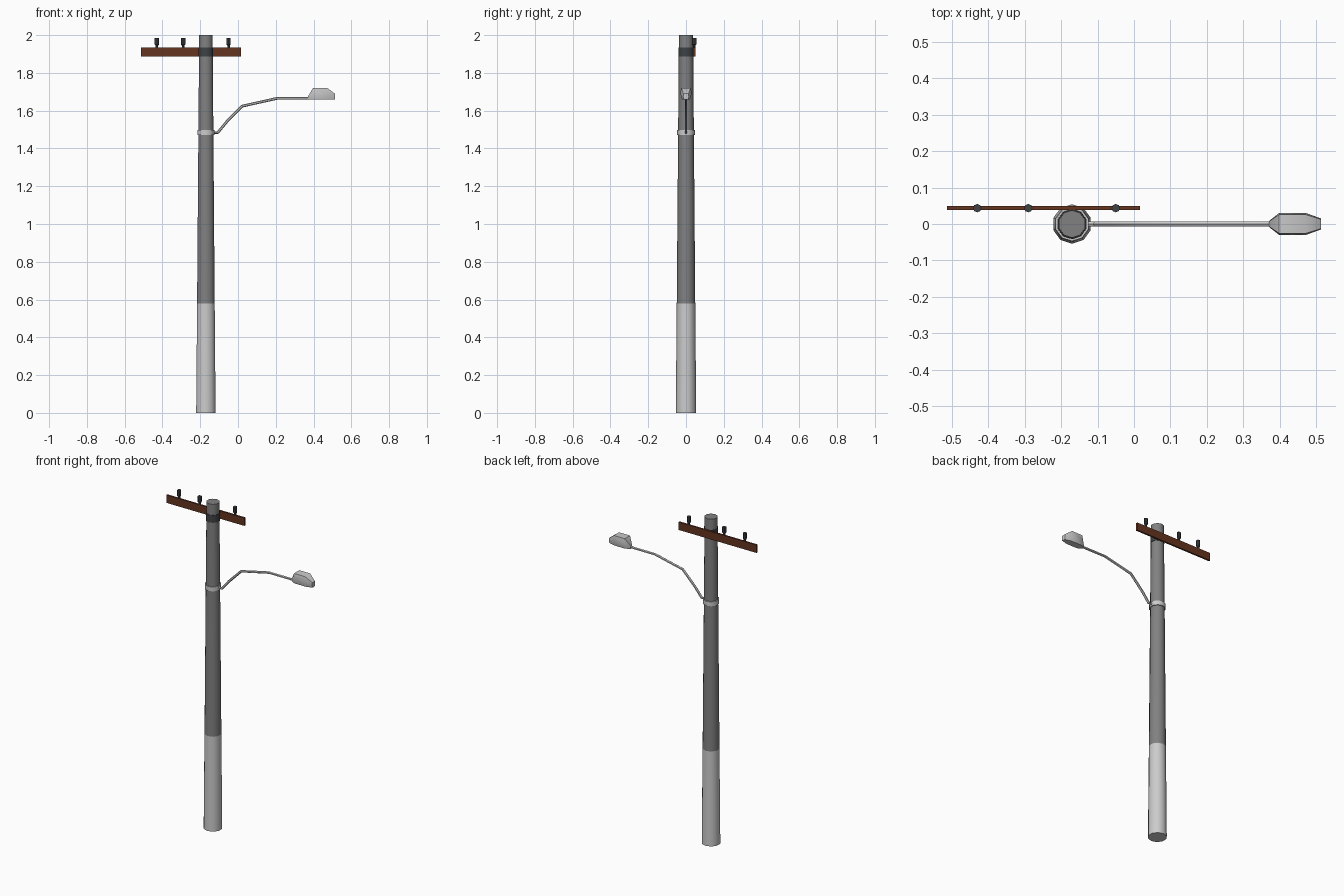
import bpy, bmesh, math
from mathutils import Vector

if "Cube" in bpy.data.objects:
    bpy.data.objects.remove(bpy.data.objects["Cube"])

PX, SIDES = -0.17, 10


def mat(name, c):
    m = bpy.data.materials.new(name)
    m.diffuse_color = (*c, 1)
    m.use_nodes = True
    m.node_tree.nodes["Principled BSDF"].inputs["Base Color"].default_value = m.diffuse_color
    return m


brown = mat("brown_wood", (0.13, 0.035, 0.015))
dark = mat("dark_grey", (0.05, 0.055, 0.06))
mid = mat("mid_grey", (0.22, 0.22, 0.22))


def loft(name, rings, material=None, smooth=35):
    """Skin a list of closed point rings and cap both ends."""
    bm = bmesh.new()
    vs = [[bm.verts.new(p) for p in r] for r in rings]
    n = len(rings[0])
    for a, b in zip(vs, vs[1:]):
        for i in range(n):
            j = (i + 1) % n
            bm.faces.new((a[i], a[j], b[j], b[i]))
    bm.faces.new(vs[0][::-1])
    bm.faces.new(vs[-1])
    bmesh.ops.recalc_face_normals(bm, faces=bm.faces)
    me = bpy.data.meshes.new(name)
    bm.to_mesh(me)
    bm.free()
    ob = bpy.data.objects.new(name, me)
    bpy.context.collection.objects.link(ob)
    if material:
        me.materials.append(material)
    if smooth:
        bpy.ops.object.select_all(action='DESELECT')
        ob.select_set(True)
        bpy.context.view_layer.objects.active = ob
        bpy.ops.object.shade_smooth_by_angle(angle=math.radians(smooth + 5))
    return ob


def turned(name, x, y, profile, n, material=None):
    """Vertical lathe part from (radius, z) pairs."""
    rings = [[(x + r * math.sin(2 * math.pi * i / n), y + r * math.cos(2 * math.pi * i / n), z)
              for i in range(n)] for r, z in profile]
    return loft(name, rings, material)


# Tapered pole: pale base and darker shaft
turned("pole_base", PX, 0, [(0.054, 0), (0.049, 0.58)], SIDES)
turned("pole_shaft", PX, 0, [(0.049, 0.58), (0.0375, 2.0)], SIDES, mid)

# Clamps for lamp arm and crossarm
turned("lamp_clamp", PX, 0, [(0.047, 1.47), (0.047, 1.497)], SIDES)
turned("crossarm_clamp", PX, 0, [(0.0405, 1.888), (0.0405, 1.934)], SIDES, dark)

# Wooden crossarm behind the pole
x0, x1, y0, y1, z0, z1 = -0.513, 0.017, 0.038, 0.049, 1.886, 1.934
loft("crossarm", [[(x, y0, z0), (x, y1, z0), (x, y1, z1), (x, y0, z1)] for x in (x0, x1)], brown, 0)

# Insulators
for i, x in enumerate((-0.43, -0.29, -0.05)):
    turned(f"insulator_{i + 1}", x, 0.0435,
           [(0.0065, 1.93), (0.0065, 1.945), (0.0115, 1.95), (0.0115, 1.985)], 8, dark)

# Bent lamp arm: six-sided tube along a path in the xz plane
path = [Vector((x, 0, z)) for x, z in
        [(-0.14, 1.484), (-0.107, 1.484), (-0.06, 1.541), (0.022, 1.624), (0.21, 1.666), (0.39, 1.666)]]
rings = []
for i, p in enumerate(path):
    t = (path[min(i + 1, len(path) - 1)] - path[max(i - 1, 0)]).normalized()
    up = Vector((-t.z, 0, t.x))
    rings.append([p + 0.0075 * (up * math.cos(k * math.pi / 3) + Vector((0, 1, 0)) * math.sin(k * math.pi / 3))
                  for k in range(6)])
loft("lamp_arm", rings)

# Lamp head: (x, half width, bottom z, top z) sections, wide above the flat underside
rings = []
for x, w, b, t in [(0.37, 0.008, 1.658, 1.675), (0.398, 0.03, 1.658, 1.721),
                   (0.472, 0.03, 1.658, 1.721), (0.513, 0.015, 1.658, 1.69)]:
    m = b + (t - b) * 0.55
    rings.append([(x, -w * 0.7, b), (x, w * 0.7, b), (x, w, m), (x, w * 0.85, t),
                  (x, -w * 0.85, t), (x, -w, m)])
loft("lamp_head", rings)
